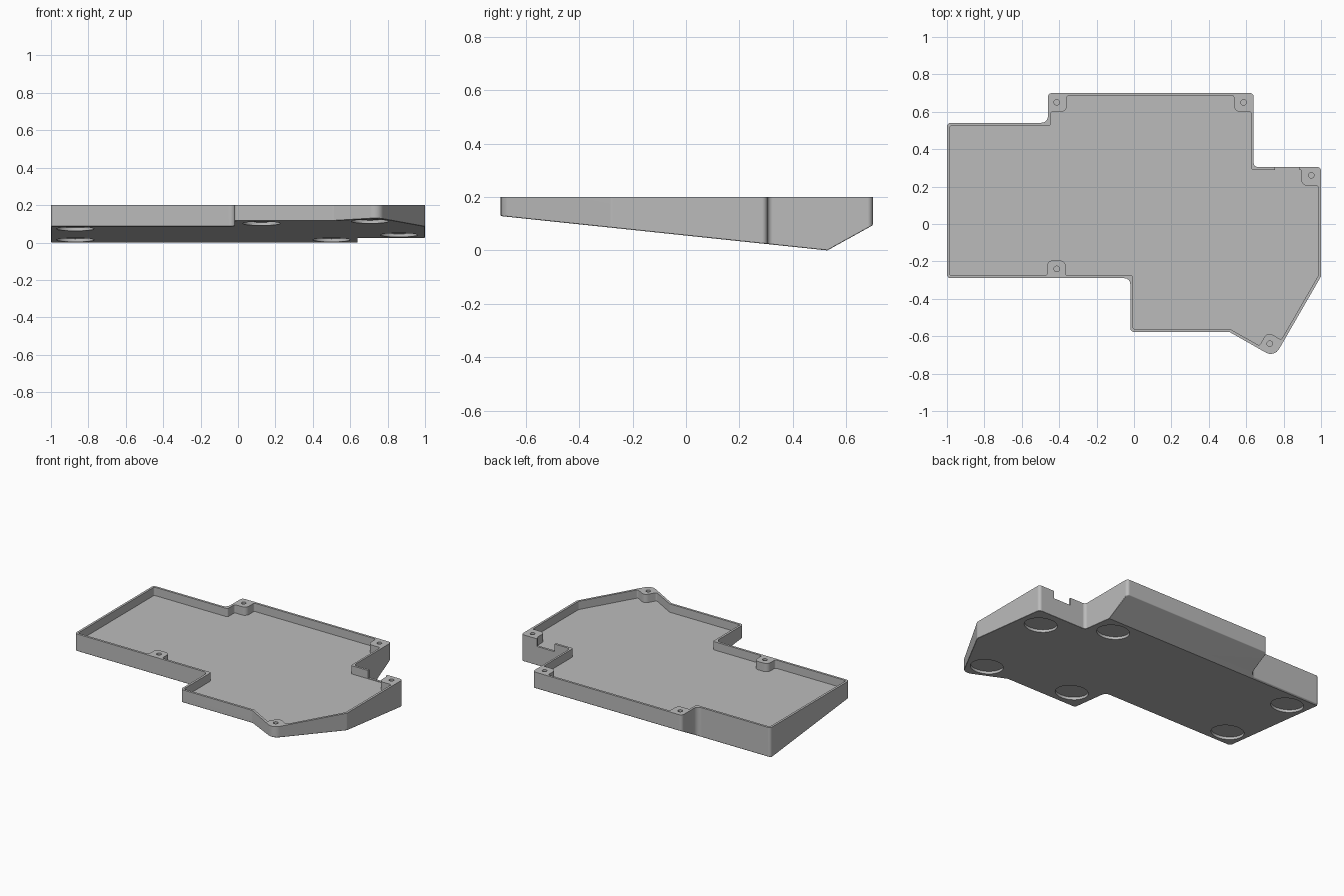
import bpy, bmesh, math
from mathutils import Vector, Matrix

if "Cube" in bpy.data.objects:
    bpy.data.objects.remove(bpy.data.objects["Cube"])

TOP, FLOOR, WALL = 0.2, 0.145, 0.015
RIDGE = 0.53                        # y of the lowest line of the underside
TILT = math.radians(6)              # wedge angle of the underside
BACK_SLOPE = math.radians(29)


def rounded(points, default, steps=4):
    """Replace each corner (x, y[, radius]) by an arc."""
    result = []
    for i, point in enumerate(points):
        corner = Vector(point[:2])
        radius = point[2] if len(point) > 2 else default
        to_prev = (Vector(points[i - 1][:2]) - corner).normalized()
        to_next = (Vector(points[(i + 1) % len(points)][:2]) - corner).normalized()
        half = to_prev.angle(to_next) / 2
        centre = corner + (to_prev + to_next).normalized() * radius / math.sin(half)
        reach = radius / math.tan(half)
        start = corner + to_prev * reach - centre
        end = corner + to_next * reach - centre
        sweep = math.pi - 2 * half
        for s in range(steps + 1):
            t = s / steps
            a = math.sin((1 - t) * sweep) / math.sin(sweep)
            b = math.sin(t * sweep) / math.sin(sweep)
            result.append(centre + start * a + end * b)
    return result


def prism(outline, low, high):
    bm = bmesh.new()
    base = bm.faces.new([bm.verts.new((p.x, p.y, low)) for p in outline])
    side = bmesh.ops.extrude_face_region(bm, geom=[base])
    moved = [v for v in side["geom"] if isinstance(v, bmesh.types.BMVert)]
    bmesh.ops.translate(bm, verts=moved, vec=(0, 0, high - low))
    bmesh.ops.recalc_face_normals(bm, faces=bm.faces)
    return bm


def cylinder(radius, depth, matrix, segments):
    bm = bmesh.new()
    bmesh.ops.create_cone(bm, cap_ends=True, segments=segments, radius1=radius,
                          radius2=radius, depth=depth, matrix=matrix)
    return bm


def make_object(name, bm):
    mesh = bpy.data.meshes.new(name)
    bm.to_mesh(mesh)
    bm.free()
    obj = bpy.data.objects.new(name, mesh)
    bpy.context.collection.objects.link(obj)
    return obj


# Outer outline, with a square pointed lobe turned by 30 degrees at the front
lobe = Vector((0.75, -0.713))
along_right = Vector((0.5, math.sqrt(3) / 2))
along_left = Vector((-along_right.y, along_right.x))
outer = [(-1, 0.541), (-0.46, 0.541, 0.035), (-0.46, 0.7), (0.64, 0.7),
         (0.64, 0.305), (1, 0.305), (1, -0.28), (lobe.x, lobe.y, 0.05),
         (0.51, -0.577), (-0.02, -0.577), (-0.02, -0.29, 0.03), (-1, -0.29)]
bm = prism(rounded(outer, 0.02), -0.3, TOP)

# Sloped underside: two plane cuts meeting at the ridge
for normal in ((0, -math.tan(TILT), -1), (0, math.tan(BACK_SLOPE), -1)):
    bmesh.ops.bisect_plane(bm, geom=bm.verts[:] + bm.edges[:] + bm.faces[:], dist=1e-5,
                           plane_co=(0, RIDGE, 0), plane_no=normal, clear_outer=True)
    bmesh.ops.holes_fill(bm, edges=[e for e in bm.edges if e.is_boundary], sides=0)
bmesh.ops.recalc_face_normals(bm, faces=bm.faces)
bm.normal_update()

# Softened rim around the underside
rim = [e for e in bm.edges if len(e.link_faces) == 2
       and sorted(f.normal.z < -0.3 for f in e.link_faces) == [False, True]
       and all(abs(f.normal.z) < 0.98 or f.normal.z < 0 for f in e.link_faces)]
bmesh.ops.bevel(bm, geom=rim, offset=0.004, segments=3, profile=0.5,
                affect="EDGES", clamp_overlap=False)
bmesh.ops.recalc_face_normals(bm, faces=bm.faces)
case = make_object("case_tray", bm)

# Tray cavity, its outline stepping round the screw bosses
BOSS = 0.03


def lobe_point(a, b, *radius):
    return (*(lobe + along_right * a + along_left * b), *radius)


inner = [(-0.985, 0.526), (-0.445, 0.526), (-0.445, 0.6), (-0.36, 0.6, BOSS),
         (-0.36, 0.685), (0.535, 0.685), (0.535, 0.6, BOSS), (0.627, 0.6),
         (0.627, 0.29), (0.895, 0.29), (0.895, 0.205, BOSS), (0.985, 0.205),
         (0.985, -0.276), lobe_point(0.1, WALL), lobe_point(0.1, 0.1, BOSS),
         lobe_point(WALL, 0.1), (0.514, -0.562), (-0.005, -0.562),
         (-0.005, -0.275), (-0.365, -0.275), (-0.365, -0.195, BOSS),
         (-0.465, -0.195, BOSS), (-0.465, -0.275), (-0.985, -0.275)]
cutters = [prism(rounded(inner, 0.01), FLOOR, 0.3)]

# Connector notch in the back wall
notch = [Vector(p) for p in ((0.755, 0.26), (0.885, 0.26), (0.885, 0.35), (0.755, 0.35))]
cutters.append(prism(notch, FLOOR + 0.004, 0.31))

# Screw holes in the bosses
for x, y in ((-0.413, 0.65), (0.586, 0.65), (0.948, 0.26), (-0.413, -0.24), (0.726, -0.64)):
    cutters.append(cylinder(0.015, 0.1, Matrix.Translation((x, y, TOP)), 16))

# Round foot recesses, square to the tilted underside
tilt = Matrix.Rotation(-TILT, 4, "X")
for x, y in ((-0.87, -0.16), (-0.87, 0.4), (0.125, -0.435), (0.706, -0.54), (0.5, 0.4), (0.86, 0.15)):
    spot = Matrix.Translation((x, y, math.tan(TILT) * (RIDGE - y)))
    cutters.append(cylinder(0.1, 0.06, spot @ tilt @ Matrix.Translation((0, 0, -0.013)), 48))

# Cut everything out of the tray
bpy.context.view_layer.objects.active = case
case.select_set(True)
for bm in cutters:
    cutter = make_object("cutter", bm)
    cutter.hide_render = True
    cut = case.modifiers.new("cut", "BOOLEAN")
    cut.operation, cut.solver, cut.object = "DIFFERENCE", "EXACT", cutter
    bpy.ops.object.modifier_apply(modifier=cut.name)
    bpy.data.objects.remove(cutter)

# Plain grey plastic
grey = bpy.data.materials.new("grey_plastic")
grey.use_nodes = True
colour = (0.5, 0.5, 0.5, 1)
grey.diffuse_color = colour
grey.node_tree.nodes["Principled BSDF"].inputs["Base Color"].default_value = colour
case.data.materials.clear()
case.data.materials.append(grey)

# Smooth fillets, crisp edges
bpy.ops.object.shade_smooth_by_angle(angle=math.radians(25))
case.modifiers.new("even_shading", "WEIGHTED_NORMAL").keep_sharp = True
